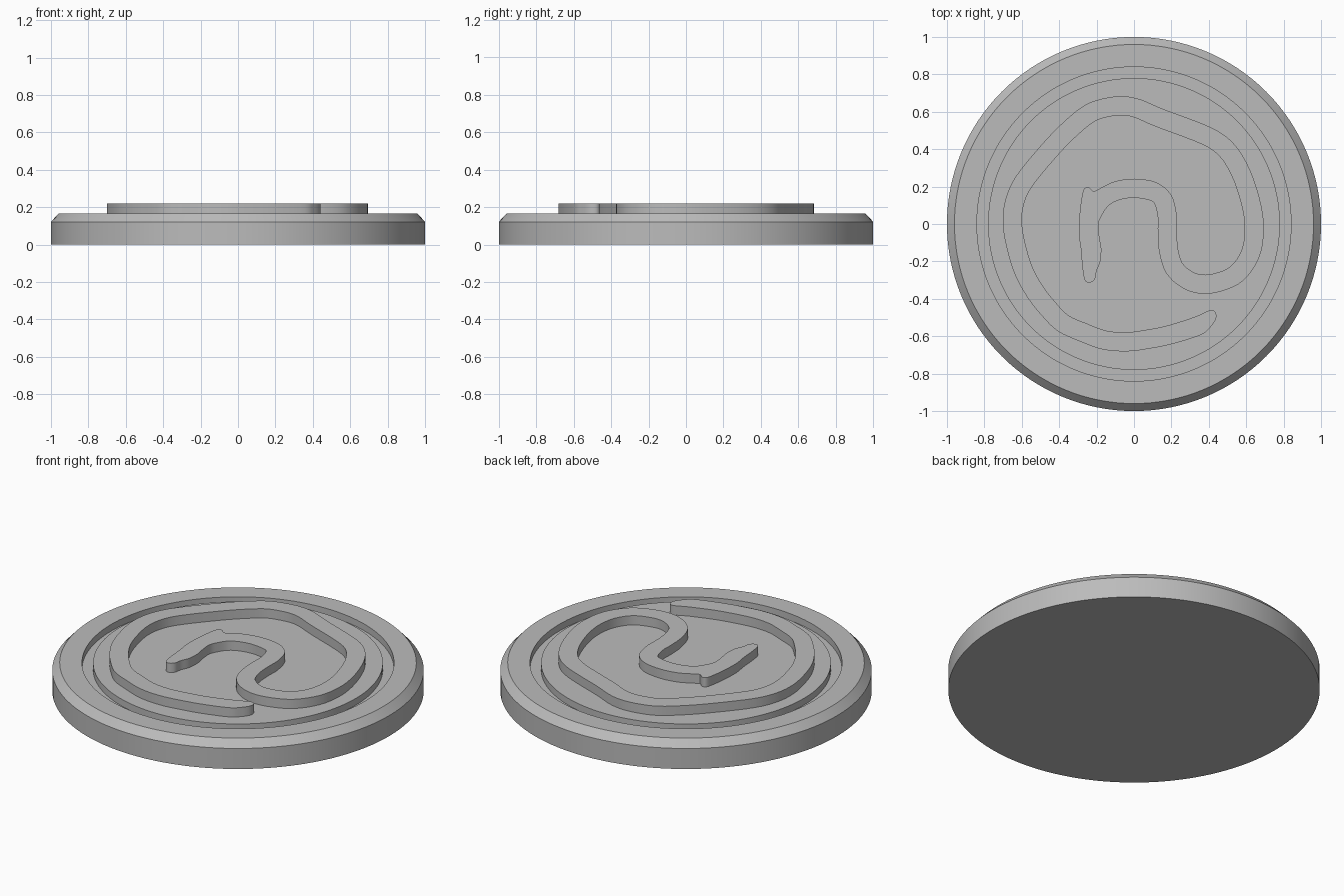
import bpy, bmesh, math
from mathutils import Vector

if "Cube" in bpy.data.objects:
    bpy.data.objects.remove(bpy.data.objects["Cube"])

grey = bpy.data.materials.new("metal grey")
grey.diffuse_color = (0.5, 0.5, 0.5, 1)
grey.use_nodes = True
grey.node_tree.nodes["Principled BSDF"].inputs["Base Color"].default_value = grey.diffuse_color


def finish(bm, name):
    bmesh.ops.recalc_face_normals(bm, faces=bm.faces)
    mesh = bpy.data.meshes.new(name)
    bm.to_mesh(mesh)
    bm.free()
    mesh.materials.append(grey)
    ob = bpy.data.objects.new(name, mesh)
    bpy.context.collection.objects.link(ob)
    bpy.context.view_layer.objects.active = ob
    ob.select_set(True)
    bpy.ops.object.shade_smooth_by_angle(angle=math.radians(28))
    ob.select_set(False)


def lathe(name, profile, sides=128):
    bm = bmesh.new()
    rings = [[bm.verts.new((r * math.cos(2 * math.pi * i / sides),
                            r * math.sin(2 * math.pi * i / sides), z))
              for i in range(sides)] for r, z in profile]
    for a, b in zip(rings, rings[1:]):
        for i in range(sides):
            j = (i + 1) % sides
            bm.faces.new((a[i], a[j], b[j], b[i]))
    bm.faces.new(rings[0])
    bm.faces.new(rings[-1])
    finish(bm, name)


def smooth_loop(pts, steps=4):
    """Closed Catmull-Rom curve through the points."""
    out, n = [], len(pts)
    for i in range(n):
        p0, p1, p2, p3 = (pts[(i + k) % n] for k in (-1, 0, 1, 2))
        for s in range(steps):
            t = s / steps
            out.append(0.5 * (2 * p1 + (p2 - p0) * t
                              + (2 * p0 - 5 * p1 + 4 * p2 - p3) * t * t
                              + (3 * p1 - p0 - 3 * p2 + p3) * t ** 3))
    return out


# Round disc with chamfered rim and a ring groove in the top
TOP, FLOOR = 0.165, 0.125
lathe("disc", [(1, 0), (1, 0.122), (0.96, TOP), (0.84, TOP),
               (0.84, FLOOR), (0.78, FLOOR), (0.78, TOP)])

# Centre line of the swirling ridge, from the tail to the inner arch
path = [Vector(p) for p in (
    (0.34, -0.545), (0.2, -0.59), (0.08, -0.615), (-0.04, -0.63),
    (-0.16, -0.62), (-0.27, -0.58), (-0.38, -0.53), (-0.46, -0.45),
    (-0.53, -0.36), (-0.59, -0.25), (-0.63, -0.12), (-0.65, 0),
    (-0.64, 0.11), (-0.59, 0.225), (-0.46, 0.385), (-0.35, 0.5),
    (-0.24, 0.59), (-0.15, 0.622), (-0.06, 0.632), (0.02, 0.617),
    (0.13, 0.57), (0.3, 0.507), (0.4, 0.465), (0.47, 0.42),
    (0.53, 0.35), (0.585, 0.24), (0.63, 0.09), (0.643, -0.04),
    (0.62, -0.165), (0.55, -0.265), (0.455, -0.31), (0.36, -0.322),
    (0.28, -0.295), (0.215, -0.235), (0.185, -0.14), (0.178, -0.04),
    (0.178, 0.04), (0.155, 0.13), (0.1, 0.175), (0, 0.191),
    (-0.09, 0.178), (-0.155, 0.147))]
# Outline of the uneven inner stem, and of the rounded tail
stem = [Vector(p) for p in (
    (-0.17, 0.05), (-0.19, 0), (-0.185, -0.07), (-0.175, -0.13),
    (-0.18, -0.2), (-0.2, -0.25), (-0.21, -0.295), (-0.24, -0.315),
    (-0.265, -0.295), (-0.277, -0.22), (-0.283, -0.14), (-0.295, -0.05),
    (-0.29, 0.06), (-0.278, 0.15), (-0.265, 0.19), (-0.24, 0.195),
    (-0.215, 0.175))]
tail = [Vector(p) for p in ((0.405, -0.462), (0.436, -0.473),
                            (0.437, -0.51), (0.405, -0.555))]
left, right = [], []
for i, p in enumerate(path):
    d = (path[min(i + 1, len(path) - 1)] - path[max(i - 1, 0)]).normalized()
    side = Vector((-d.y, d.x)) * 0.051
    left.append(p + side)
    right.append(p - side)

# Raised swirl ridge
bm = bmesh.new()
outline = smooth_loop(left + stem + right[::-1] + tail)
face = bm.faces.new([bm.verts.new((p.x, p.y, TOP - 0.005)) for p in outline])
res = bmesh.ops.extrude_face_region(bm, geom=[face])
top = [v for v in res["geom"] if isinstance(v, bmesh.types.BMVert)]
bmesh.ops.translate(bm, verts=top, vec=(0, 0, 0.06))
finish(bm, "swirl_ridge")
